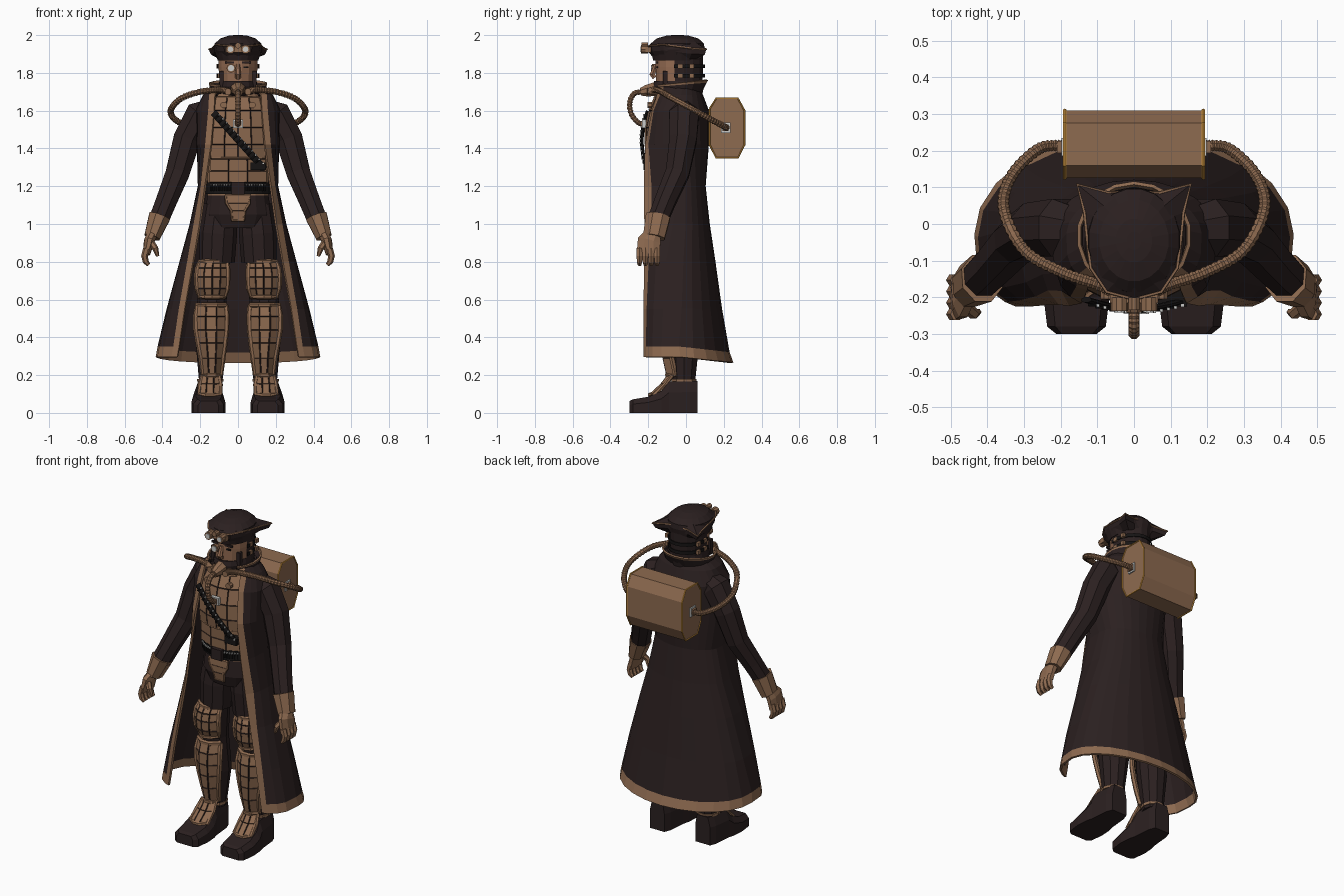
import bpy, bmesh, math
from mathutils import Vector as V

if "Cube" in bpy.data.objects:
    bpy.data.objects.remove(bpy.data.objects["Cube"])

def material(name, r, g, b):
    m = bpy.data.materials.new(name)
    m.diffuse_color = (r, g, b, 1)
    m.use_nodes = True
    m.node_tree.nodes["Principled BSDF"].inputs["Base Color"].default_value = m.diffuse_color
    return m

DARK = material("dark_brown_cloth", .024, .0145, .0145)
TAN = material("tan_leather", .27, .145, .08)
BLACK = material("black_strap", .008, .007, .007)
STEEL = material("pale_steel", .6, .6, .58)
GOLD = material("gold_edge", .62, .30, .05)
SKIN = material("skin", .30, .15, .085)

def build(name, verts, faces, mats, rule=None, mirror=False, solid=0, recalc=True):
    me = bpy.data.meshes.new(name)
    me.from_pydata([tuple(v) for v in verts], [], faces)
    if recalc:
        bm = bmesh.new(); bm.from_mesh(me)
        bmesh.ops.recalc_face_normals(bm, faces=bm.faces[:])
        bm.to_mesh(me); bm.free()
    for m in mats:
        me.materials.append(m)
    if rule:
        for p in me.polygons:
            p.material_index = rule(p)
    ob = bpy.data.objects.new(name, me)
    bpy.context.collection.objects.link(ob)
    if mirror:
        ob.modifiers.new("mirror", 'MIRROR').use_clip = True
    if solid:
        s = ob.modifiers.new("thickness", 'SOLIDIFY')
        s.thickness, s.offset = solid, 0
    return ob

def loft(name, rings, mats, rule=None, mirror=False, closed=True, solid=0):
    n, k = len(rings[0]), len(rings)
    faces = [(r*n+i, r*n+(i+1) % n, (r+1)*n+(i+1) % n, (r+1)*n+i)
             for r in range(k-1) for i in range(n if closed else n-1)]
    if closed and not solid:
        faces += [tuple(range(n)), tuple(range((k-1)*n, k*n))]
    return build(name, [p for r in rings for p in r], faces, mats, rule, mirror, solid)

def ellipses(name, rows, cy, mats, n=16, rule=None):
    rings = [[(w*math.sin(2*math.pi*(i+.5)/n), cy-d*math.cos(2*math.pi*(i+.5)/n), z)
              for i in range(n)] for z, w, d in rows]
    return loft(name, rings, mats, rule)

def sweep(name, pts, radii, mat, n=8, ref=(0, 1, 0), mirror=False):
    pts, rings = [V(p) for p in pts], []
    for i, p in enumerate(pts):
        t = (pts[min(i+1, len(pts)-1)] - pts[max(i-1, 0)]).normalized()
        a = V(ref); a = (a - t*a.dot(t)).normalized(); b = t.cross(a)
        r = radii[i] if isinstance(radii, list) else radii
        ra, rb = r if isinstance(r, tuple) else (r, r)
        rings.append([p + a*ra*math.cos(2*math.pi*(j+.5)/n) + b*rb*math.sin(2*math.pi*(j+.5)/n) for j in range(n)])
    return loft(name, rings, [mat], mirror=mirror)

def smooth_path(ctrl, steps):
    c, out = [V(p) for p in ctrl], []
    c = [2*c[0]-c[1]] + c + [2*c[-1]-c[-2]]
    for i in range(1, len(c)-2):
        p0, p1, p2, p3 = c[i-1:i+3]
        for s in range(steps):
            t = s/steps
            out.append(.5*(2*p1 + (p2-p0)*t + (2*p0-5*p1+4*p2-p3)*t*t + (3*p1-p0-3*p2+p3)*t**3))
    return out + [c[-2]]

def hose(name, ctrl, steps, r, ref, mirror=False):
    p = smooth_path(ctrl, steps)
    sweep(name, p, [r if i % 2 else r*.8 for i in range(len(p))], TAN, 8, ref, mirror)

def box(name, c, s, mat, mirror=False):
    q = [(-1, -1), (1, -1), (1, 1), (-1, 1)]
    rings = [[(c[0]+a*s[0]/2, c[1]+b*s[1]/2, c[2]+k*s[2]/2) for a, b in q] for k in (-1, 1)]
    return loft(name, rings, [mat], mirror=mirror)

def panel(name, rows, cols, bulge=.03, mirror=False, frame=.01, gap=.0032):
    """Padded plate: rows of (z, centre x, half width, front y), cells raised out of dark seams."""
    grid = [[V((xc+hw*u, yf+bulge*u*u, z)) for u in [2*i/cols-1 for i in range(cols+1)]] for z, xc, hw, yf in rows]
    n = cols+1
    faces = [(r*n+i, (r+1)*n+i, (r+1)*n+i+1, r*n+i+1) for r in range(len(rows)-1) for i in range(cols)]
    ob = build(name, [p for r in grid for p in r], faces, [TAN, DARK], recalc=False, mirror=mirror)
    bm = bmesh.new(); bm.from_mesh(ob.data)
    res = bmesh.ops.inset_individual(bm, faces=bm.faces[:], thickness=gap, depth=.005)
    for f in res['faces']:
        f.material_index = 1
    bm.to_mesh(ob.data); bm.free()
    s = ob.modifiers.new("thickness", 'SOLIDIFY'); s.thickness, s.offset = .02, -1
    if frame:
        loop = grid[0] + [r[-1] for r in grid[1:]] + grid[-1][-2::-1] + [r[0] for r in grid[-2::-1]]
        sweep(name+"_frame", loop, frame, TAN, 6, (.05, 1, .03), mirror)

# long coat: half outline per height, mirrored; first column and last row are trim
COAT = [(1.73, .10, -.13, .13, .06), (1.68, .12, -.15, .18, .085), (1.60, .125, -.175, .22, .115),
        (1.42, .14, -.212, .215, .115), (1.2, .172, -.22, .207, .098), (1.0, .20, -.217, .25, .12),
        (.8, .235, -.217, .305, .15), (.55, .28, -.22, .372, .185), (.35, .31, -.22, .42, .225), (.295, .32, -.22, .43, .245)]
rings = []
for k, (z, ox, fy, w, by) in enumerate(COAT):
    angle = lambda x: math.asin(min(1, x/w)**(1/.6))
    t0 = angle(ox); t1 = angle(ox + min(.03, .6*(w-ox)))
    front = (-.03-fy)/math.cos(t0)**.6
    ring = []
    for t in [t0, t1] + [t1+(math.pi-t1)*j/9 for j in range(1, 10)]:
        s, c = max(0, math.sin(t)), math.cos(t)
        x, y = (w*s**.6, -.03-front*c**.6) if c > 0 else (w*s, -.03+(by+.03)*-c)
        ring.append((0 if t > 3.14 else x, y, z - (.03*max(0, -c) if k > 7 else 0)))
    rings.append(ring)
loft("long_coat", rings, [DARK, TAN], lambda p: 1 if p.index % 10 == 0 or p.index >= 80 else 0,
     mirror=True, closed=False, solid=.012)

# flared collar with trimmed top edge
col = [[(w*math.sin(t), -.03-(f if math.cos(t) > 0 else b)*math.cos(t), z+r*(1-math.cos(t))/2)
        for t in [.7+(math.pi-.7)*j/7 for j in range(8)]]
       for z, w, f, b, r in [(1.69, .14, .14, .10, -.01), (1.725, .15, .155, .135, .025), (1.733, .152, .157, .142, .03)]]
loft("coat_collar", col, [DARK, TAN], lambda p: p.index // 7, mirror=True, closed=False, solid=.01)

# sleeves, cuffs and gloves
sweep("sleeve", [(.13, -.02, 1.61), (.2, -.01, 1.58), (.27, -.015, 1.45), (.32, -.045, 1.27), (.38, -.11, 1.12), (.42, -.15, 1.02)],
      [.06, .085, .078, .068, .06, .057], DARK, 8, mirror=True)
sweep("cuff", [(.415, -.148, 1.04), (.455, -.17, .93)], [(.07, .062), (.062, .045)], TAN, 8, mirror=True)
sweep("glove_palm", [(.452, -.17, .95), (.47, -.195, .91), (.484, -.2, .84)], [(.045, .03), (.066, .03), (.066, .02)], TAN, 8, mirror=True)
for i in range(4):
    y = -.153 - .031*i
    sweep("glove_finger", [(.484, y, .87), (.495, y, .83), (.488, y, .80), (.473, y, .783)], [.018, .018, .016, .01], TAN, 6, mirror=True)
sweep("glove_thumb", [(.465, -.22, .91), (.437, -.245, .87), (.425, -.24, .83)], [.018, .016, .009], TAN, 6, mirror=True)

# torso, chest padding, belt
ellipses("torso", [(.98, .15, .11), (1.05, .18, .135), (1.15, .165, .13), (1.3, .165, .135), (1.5, .175, .15), (1.63, .15, .125), (1.72, .08, .08)],
         -.05, [DARK, TAN], rule=lambda p: 1 if p.center.z > 1.2 and p.normal.y < -.3 else 0)
panel("chest_padding", [(1.67, 0, .11, -.165), (1.6, 0, .13, -.195), (1.51, 0, .135, -.215), (1.42, 0, .14, -.215), (1.35, 0, .14, -.205)], 4, .045, frame=.007)
panel("belly_padding", [(1.345, 0, .145, -.2), (1.28, 0, .15, -.195), (1.22, 0, .15, -.192)], 3, .05, frame=0)
ellipses("belt", [(1.16, .18, .148), (1.22, .178, .146)], -.05, [BLACK], 20)
box("belt_buckle", (0, -.2, 1.19), (.07, .03, .065), DARK)
panel("groin_plate", [(1.15, 0, .065, -.2), (1.11, 0, .06, -.202), (1.07, 0, .035, -.2), (1.02, 0, .03, -.19)], 1, .01, frame=.008, gap=.001)
for i in range(8):
    x = .045 + i*.014
    y = -.052 - .15*math.sqrt(1-(x/.18)**2)
    sweep("belt_cartridge", [(x, y, 1.175), (x, y, 1.205)], .005, BLACK, 6, mirror=True)
    box("belt_cartridge_tip", (x, y, 1.208), (.007, .01, .007), STEEL, True)

# bandolier with cartridges
band = [V((-.13+.27*t, -.207-.025*math.sin(math.pi*t), 1.59-.30*t)) for t in [i/14 for i in range(15)]]
sweep("bandolier", band, (.008, .02), BLACK, 8)
for p in band[1:-1]:
    d = V((.012, 0, .011))
    sweep("bandolier_cartridge", [p-d+V((0, -.008, 0)), p+d+V((0, -.008, 0))], .005, BLACK, 6)
    box("cartridge_tip", p+d+V((0, -.01, 0)), (.008, .008, .008), STEEL)
box("bandolier_pouch", (.105, -.2, 1.305), (.08, .05, .04), BLACK)

# legs, knee, shin and foot armour
sweep("trouser_leg", [(.09, -.05, 1.1), (.105, -.05, .95), (.112, -.045, .8)], [.09, .1, .095], DARK, 10, mirror=True)
sweep("lower_leg", [(.12, -.04, .82), (.138, -.03, .6), (.14, -.01, .38), (.145, -.01, .15)], [.08, .078, .085, .06], DARK, 10, mirror=True)
panel("knee_pad", [(.80, .13, .07, -.135), (.765, .135, .08, -.155), (.72, .137, .083, -.162), (.66, .137, .08, -.155), (.615, .137, .065, -.135)], 4, .05, True, .014)
panel("shin_guard", [(.57, .14, .075, -.125), (.51, .142, .082, -.14), (.44, .142, .08, -.14), (.37, .14, .07, -.135), (.29, .138, .057, -.125), (.2, .138, .045, -.105)], 3, .05, True, .015)
panel("foot_guard", [(.195, .145, .045, -.1), (.15, .147, .055, -.135), (.095, .15, .055, -.195)], 3, .025, True, .012)
BOOT = [(-.30, .055, .062), (-.28, .08, .072), (-.2, .09, .085), (-.13, .085, .115), (-.09, .075, .165), (.02, .065, .17), (.06, .05, .17)]
loft("boot", [[(.157-w, y, 0), (.157+w, y, 0), (.157+w, y, z*.65), (.155+w*.75, y, z), (.155-w*.75, y, z), (.157-w, y, z*.65)]
              for y, w, z in BOOT], [DARK], mirror=True)
sweep("boot_strap", [(.147, -.01, .165), (.147, -.01, .18)], .069, TAN, 10, mirror=True)

# head: skin at the front above the mask, dark hood elsewhere
ellipses("head", [(1.64, .065, .07), (1.70, .085, .10), (1.755, .10, .125), (1.83, .105, .128), (1.90, .105, .128)], -.035,
         [DARK, SKIN], rule=lambda p: 1 if p.center.z > 1.75 and p.center.y < -.08 else 0)
for z in (1.785, 1.835):
    arc = [(.111*math.sin(t), -.035-.134*math.cos(t)) for t in [1.35+(math.pi-1.35)*j/6 for j in range(7)]]
    loft("hood_strap", [[(x, y, z+h) for x, y in arc] for h in (-.01, .01)], [BLACK], mirror=True, closed=False, solid=.005)
    for y in (-.03, .03):
        box("strap_buckle", (.107, y, z), (.016, .024, .024), TAN, True)
sweep("nose", [(0, -.16, 1.845), (0, -.178, 1.79), (0, -.165, 1.775)], [.01, .017, .016], SKIN, 6)
box("eyebrow", (.045, -.155, 1.855), (.05, .012, .012), DARK, True)
box("eye", (.042, -.153, 1.83), (.026, .008, .01), BLACK)
sweep("monocle_rim", [(-.037, -.15, 1.825), (-.037, -.18, 1.825)], .024, TAN, 10, (0, 0, 1))
sweep("monocle_lens", [(-.037, -.16, 1.825), (-.037, -.184, 1.825)], .017, STEEL, 10, (0, 0, 1))

# breathing mask
ellipses("mask_shell", [(1.665, .07, .10), (1.69, .095, .13), (1.73, .106, .138), (1.758, .1, .13)], -.04, [DARK])
sweep("mask_snout", [(0, -.16, 1.715), (0, -.21, 1.705), (0, -.24, 1.70)], [.04, .033, .022], TAN, 8, (0, 0, 1))
sweep("mask_canister", [(.05, -.15, 1.70), (.053, -.205, 1.70)], .018, TAN, 8, (0, 0, 1), True)
box("mask_side_strip", (.088, -.11, 1.765), (.022, .025, .09), DARK, True)

# three-cornered hat
ellipses("hat_crown", [(1.865, .108, .13), (1.925, .13, .145), (1.955, .125, .142), (1.982, .095, .112), (1.997, .05, .06), (2.0, .02, .025)], -.045, [DARK], 20)
half = [(0, .085, 1.94), (.07, .085, 1.935), (.155, .108, 1.925), (.135, .03, 1.93), (.127, -.05, 1.94), (.118, -.12, 1.95), (.075, -.185, 1.945), (0, -.205, 1.94)]
rim = [V(p) for p in half] + [V((-x, y, z)) for x, y, z in half[-2:0:-1]]
base = []
for p in rim:
    a = math.atan2(p.x, p.y+.04)
    base.append(V((.108*math.sin(a), -.04+.125*math.cos(a), 1.872)))
mid = [b.lerp(p, .85) + V((0, 0, -.02)) for b, p in zip(base, rim)]
top = [V((.11*math.sin(a), -.045+.13*math.cos(a), 1.965)) for a in [math.atan2(p.x, p.y+.045) for p in rim]]
loft("hat_brim", [base, mid, rim, top], [DARK])
sweep("hat_brim_trim", rim+[rim[0]], .005, TAN, 5, (0, 0, 1))

# goggles on the hat
box("goggle_bridge", (0, -.2, 1.922), (.13, .03, .03), TAN)
sweep("goggle_rim", [(.04, -.2, 1.925), (.04, -.238, 1.925)], .024, TAN, 10, (0, 0, 1), True)
sweep("goggle_lens", [(.04, -.21, 1.925), (.04, -.242, 1.925)], .015, STEEL, 10, (0, 0, 1), True)
sweep("goggle_center_lamp", [(0, -.2, 1.945), (0, -.235, 1.945)], .016, TAN, 8, (0, 0, 1))

# back tank: eight-sided prism with gold end rims
prof = [(.125, 1.61), (.16, 1.665), (.275, 1.665), (.31, 1.60), (.31, 1.42), (.275, 1.35), (.16, 1.35), (.125, 1.42)]
loft("back_tank", [[(x, y, z) for y, z in prof] for x in (-.19, .19)], [TAN])
sweep("tank_rim", [(.189, y, z) for y, z in prof+prof[:1]], .005, GOLD, 6, (1, 0, 0), True)
box("tank_socket", (.19, .21, 1.51), (.016, .05, .055), STEEL, True)
box("tank_socket_core", (.195, .21, 1.51), (.03, .032, .036), TAN, True)

# ribbed hoses and chest socket
hose("side_hose", [(.19, .215, 1.51), (.26, .205, 1.515), (.335, .13, 1.555), (.355, .04, 1.605), (.30, -.07, 1.665),
                   (.2, -.13, 1.70), (.1, -.165, 1.71), (.05, -.19, 1.705)], 14, .0175, (0, 0, 1), True)
hose("front_hose", [(0, -.23, 1.70), (0, -.275, 1.69), (0, -.298, 1.64), (0, -.288, 1.58), (0, -.25, 1.535), (0, -.215, 1.53)], 7, .0165, (1, 0, 0))
box("chest_socket", (0, -.222, 1.53), (.055, .02, .045), STEEL)
box("chest_socket_core", (0, -.228, 1.53), (.038, .02, .03), TAN)
sweep("chest_button", [(.075, -.18, 1.63), (.075, -.205, 1.63)], .018, TAN, 8, (0, 0, 1), True)
